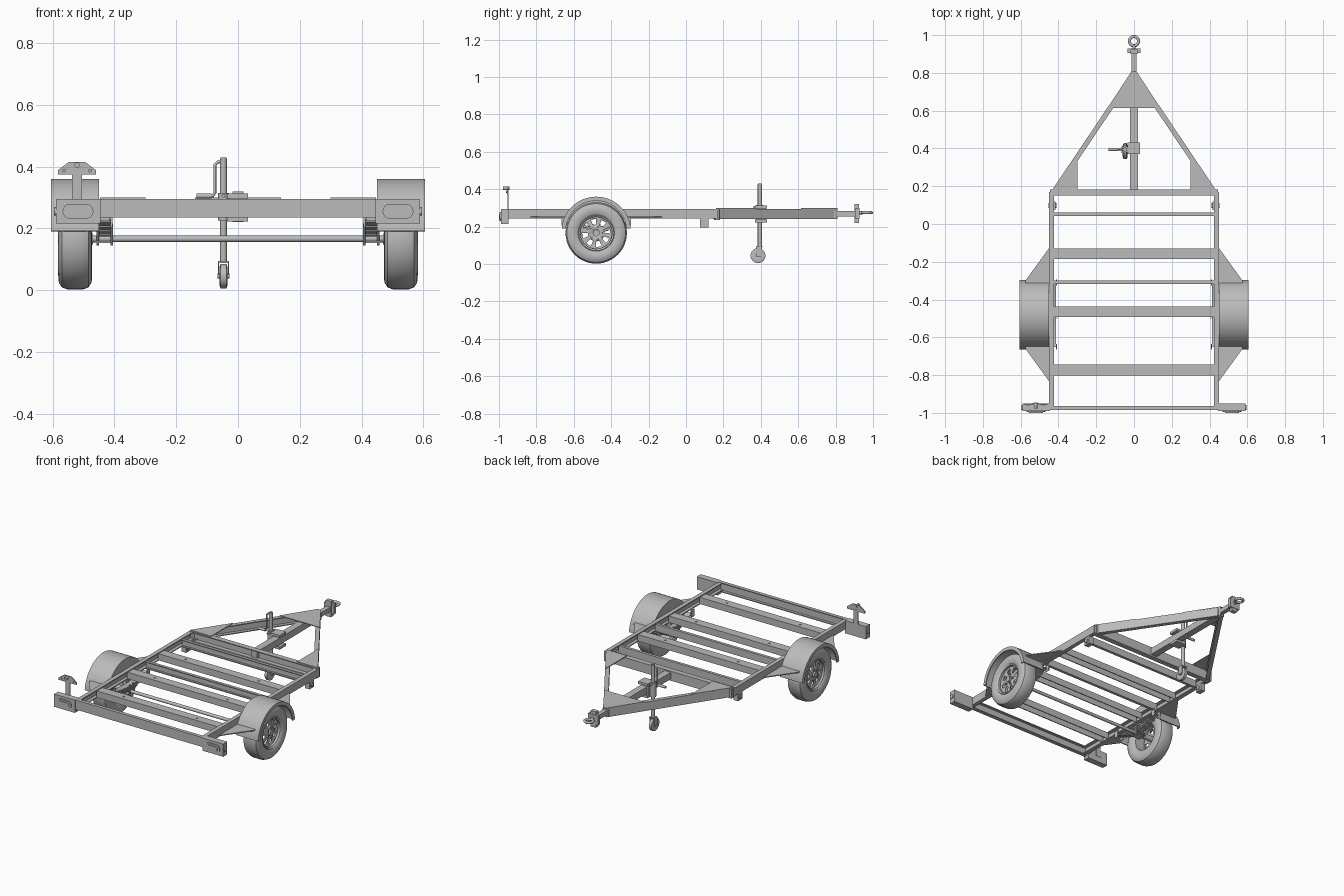
import bpy, bmesh
from math import sin, cos, pi, radians
from mathutils import Vector

cube = bpy.data.objects.get("Cube")
if cube:
    bpy.data.objects.remove(cube, do_unlink=True)

steel = bpy.data.materials.new("grey_steel")
steel.use_nodes = True
grey = (0.5, 0.5, 0.5, 1)
steel.diffuse_color = grey
steel.node_tree.nodes["Principled BSDF"].inputs["Base Color"].default_value = grey
UP = Vector((0, 0, 1))


def finish(name, bm, mirror=False, smooth=False):
    bmesh.ops.recalc_face_normals(bm, faces=bm.faces)
    mesh = bpy.data.meshes.new(name)
    bm.to_mesh(mesh)
    bm.free()
    ob = bpy.data.objects.new(name, mesh)
    bpy.context.collection.objects.link(ob)
    mesh.materials.append(steel)
    if smooth:
        bpy.ops.object.select_all(action='DESELECT')
        ob.select_set(True)
        bpy.context.view_layer.objects.active = ob
        bpy.ops.object.shade_smooth_by_angle(angle=radians(35))
    if mirror:
        ob.modifiers.new("Mirror", 'MIRROR')
    return ob


def loft(name, low, high, **kw):
    """Closed solid between two matching outlines."""
    bm = bmesh.new()
    a, b = ([bm.verts.new(p) for p in ring] for ring in (low, high))
    bm.faces.new(a)
    bm.faces.new(b)
    for i in range(len(a)):
        j = (i + 1) % len(a)
        bm.faces.new((a[i], a[j], b[j], b[i]))
    return finish(name, bm, **kw)


def prism(name, pts, axis, lo, hi, **kw):
    def at(w):
        return [[*p[:axis], w, *p[axis:]] for p in pts]
    return loft(name, at(lo), at(hi), **kw)


def box(name, x, y, z, **kw):
    return prism(name, [(x[0], y[0]), (x[1], y[0]), (x[1], y[1]), (x[0], y[1])], 2, *z, **kw)


def sweep(name, profile, a, b, **kw):
    a, b = Vector(a), Vector(b)
    side = (b - a).normalized().cross(UP)
    return loft(name, *[[p + side * u + UP * v for u, v in profile] for p in (a, b)], **kw)


def tube(name, a, b, r, n=20, **kw):
    a, b = Vector(a), Vector(b)
    q = (b - a).to_track_quat('Z', 'Y')
    ring = [q @ Vector((r * cos(2 * pi * i / n), r * sin(2 * pi * i / n), 0)) for i in range(n)]
    return loft(name, [a + p for p in ring], [b + p for p in ring], smooth=True, **kw)


def lathe(name, profile, centre, n=48, closed=True, drop=None, **kw):
    """Turn (offset, radius) points around an x-wise axle."""
    bm = bmesh.new()
    c = Vector(centre)
    rings = [[bm.verts.new(c + Vector((x, r * cos(2 * pi * i / n), r * sin(2 * pi * i / n))))
              for i in range(n)] for x, r in profile]
    for k in range(len(rings) if closed else len(rings) - 1):
        p, q = rings[k], rings[(k + 1) % len(rings)]
        for i in range(n):
            if not (drop and drop(k, i)):
                j = (i + 1) % n
                bm.faces.new((p[i], p[j], q[j], q[i]))
    return finish(name, bm, smooth=True, **kw)


def channel(w, h, t=0.006):
    s = t if w > 0 else -t
    return [(0, 0), (w, 0), (w, t), (s, t), (s, h - t), (w, h - t), (w, h), (0, h)]


def hat(w, h, t=0.006):
    return [(-w, 0), (-w, h), (w, h), (w, 0), (w - t, 0), (w - t, h - t), (t - w, h - t), (t - w, 0)]


def arc(r, a0, a1, n=32):
    steps = [radians(a0 + (a1 - a0) * i / n) for i in range(n + 1)]
    return [(WHEEL_Y + r * cos(a), 0.175 + r * sin(a)) for a in steps]


WHEEL_Y, WHEEL_Z, WHEEL_X = -0.48, 0.166, 0.527

# Main frame
sweep("side_rails", channel(-0.026, 0.05), (0.45, -0.97, 0.243), (0.45, 0.17, 0.243), mirror=True)
sweep("a_frame_rails", channel(-0.026, 0.055), (0.447, 0.16, 0.24), (0.01, 0.81, 0.24), mirror=True)
sweep("bulkhead_beam", channel(0.033, 0.06), (-0.445, 0.183, 0.235), (0.445, 0.183, 0.235))
for i, y in enumerate((-0.158, -0.465, -0.773)):
    sweep(f"wide_cross_member_{i}", hat(0.028, 0.042), (-0.428, y, 0.245), (0.428, y, 0.245))
    tube(f"floor_bolts_{i}", (0.255, y, 0.28), (0.255, y, 0.29), 0.007, 12, mirror=True)
for i, y in enumerate((0.06, -0.3)):
    sweep(f"thin_cross_member_{i}", channel(0.018, 0.045), (-0.428, y, 0.243), (0.428, y, 0.243))

# Gusset plates
prism("corner_gussets", [(0.447, 0.16), (0.3, 0.16), (0.3, 0.378)], 2, 0.294, 0.299, mirror=True)
prism("nose_gusset", [(-0.14, 0.615), (0.14, 0.615), (0.012, 0.81), (-0.012, 0.81)], 2, 0.294, 0.299)
for name, y0, y1 in (("fore", -0.125, -0.3), ("aft", -0.835, -0.66)):
    prism(f"fender_gussets_{name}", [(0.448, y0), (0.575, y1), (0.575, WHEEL_Y + (y1 - WHEEL_Y) * 0.93),
                                     (0.448, WHEEL_Y + (y1 - WHEEL_Y) * 0.93)], 2, 0.247, 0.253, mirror=True)

# Drawbar and towing eye
box("drawbar", (-0.022, 0.022), (0.16, 0.8), (0.245, 0.287))
box("drawbar_nose", (-0.014, 0.014), (0.8, 0.91), (0.255, 0.283))
box("coupler_plate", (-0.035, 0.035), (0.905, 0.928), (0.24, 0.3))
box("coupler_upright", (-0.018, 0.018), (0.9, 0.925), (0.22, 0.32))
tube("eye_stem", (0, 0.925, 0.275), (0, 0.947, 0.275), 0.009)
bpy.ops.mesh.primitive_torus_add(location=(0, 0.968, 0.275), major_radius=0.024, minor_radius=0.008,
                                 major_segments=32, minor_segments=12)
eye = bpy.context.object
eye.name = "towing_eye"
eye.data.materials.append(steel)
bpy.ops.object.shade_smooth_by_angle(angle=radians(60))

# Lamp beam
sweep("lamp_beam", channel(-0.022, 0.06), (-0.447, -0.985, 0.235), (0.447, -0.985, 0.235))
box("lamp_boxes", (0.445, 0.59), (-0.99, -0.95), (0.215, 0.295), mirror=True)


def stadium(r, half):
    angles = [pi * i / 8 for i in range(9)]
    right = [(0.518 + half + r * sin(a), 0.255 + r * cos(a)) for a in angles]
    return right + [(0.518 - half - r * sin(a), 0.255 - r * cos(a)) for a in angles]


prism("lamp_bezels", stadium(0.024, 0.026), 1, -0.996, -0.989, mirror=True, smooth=True)
prism("lamp_lenses", stadium(0.013, 0.024), 1, -1.0, -0.99, mirror=True, smooth=True)
tube("end_plugs", (0.588, -0.972, 0.255), (0.595, -0.972, 0.255), 0.014, mirror=True)

# Upright bracket on one lamp box
box("bracket_post", (-0.537, -0.505), (-0.955, -0.948), (0.25, 0.385))
prism("bracket_head", [(-0.583, 0.375), (-0.459, 0.375), (-0.459, 0.388), (-0.495, 0.415),
                       (-0.547, 0.415), (-0.583, 0.388)], 1, -0.957, -0.949)
tube("bracket_bolt", (-0.521, -0.978, 0.405), (-0.521, -0.945, 0.405), 0.009, 12)
for i, x in enumerate((-0.563, -0.479)):
    tube(f"bracket_stud_{i}", (x, -0.962, 0.387), (x, -0.95, 0.387), 0.006, 12)

# Fenders
prism("fender_tops", arc(0.185, 5, 175) + arc(0.178, 175, 5), 0, 0.45, 0.605, mirror=True, smooth=True)
prism("fender_lips", arc(0.185, 5, 175) + arc(0.163, 175, 5), 0, 0.598, 0.605, mirror=True, smooth=True)
prism("fender_walls", arc(0.182, 25, 155), 0, 0.45, 0.455, mirror=True)

# Wheels
hub = (WHEEL_X, WHEEL_Y, WHEEL_Z)
half = [(0.04, 0.086), (0.046, 0.095), (0.055, 0.118), (0.053, 0.142), (0.043, 0.157), (0.025, 0.164)]
lathe("tyres", half + [(-x, r) for x, r in reversed(half)], hub, mirror=True)
lathe("rim_edges", [(0.046, 0.098), (0.05, 0.094), (0.044, 0.085), (0.03, 0.085), (0.03, 0.09)], hub, mirror=True)
disc = lathe("wheel_discs", [(0.034, 0.015), (0.03, 0.045), (0.025, 0.075), (0.03, 0.088)], hub,
             closed=False, drop=lambda k, i: k == 1 and i % 6 < 3, mirror=True)
disc.modifiers.new("Thickness", 'SOLIDIFY').thickness = 0.005
tube("hub_caps", (0.47, WHEEL_Y, WHEEL_Z), (0.572, WHEEL_Y, WHEEL_Z), 0.018, mirror=True)
for i in range(5):
    a = 2 * pi * i / 5
    y, z = WHEEL_Y + 0.032 * cos(a), WHEEL_Z + 0.032 * sin(a)
    tube(f"wheel_nuts_{i}", (0.555, y, z), (0.567, y, z), 0.006, 6, mirror=True)

# Axle and leaf springs
tube("axle", (-0.5, WHEEL_Y, WHEEL_Z), (0.5, WHEEL_Y, WHEEL_Z), 0.01)
for i in range(4):
    ys = [(0.17 - 0.035 * i) * (k / 6 - 1) for k in range(13)]
    leaf = [(WHEEL_Y + y, 0.203 - 0.008 * i + 0.8 * y * y) for y in ys]
    prism(f"spring_leaves_{i}", leaf + [(y, z - 0.006) for y, z in reversed(leaf)], 0, 0.412, 0.45, mirror=True)
box("axle_clamps", (0.412, 0.468), (WHEEL_Y - 0.03, WHEEL_Y + 0.03), (0.152, 0.159), mirror=True)
for i in range(4):
    x, y = (0.408, 0.454)[i % 2], WHEEL_Y + (-0.018, 0.018)[i // 2]
    tube(f"clamp_bolts_{i}", (x, y, 0.145), (x, y, 0.215), 0.004, 8, mirror=True)
for i, y in enumerate((-0.65, -0.31)):
    for j, x in enumerate((0.407, 0.45)):
        box(f"spring_hangers_{i}_{j}", (x, x + 0.005), (y - 0.015, y + 0.015), (0.205, 0.25), mirror=True)
box("frame_brackets", (0.415, 0.447), (0.075, 0.12), (0.195, 0.244), mirror=True)
tube("frame_bracket_bolts", (0.41, 0.097, 0.217), (0.453, 0.097, 0.217), 0.013, mirror=True)

# Jockey wheel
jx, jy = -0.047, 0.395
tube("jockey_post", (jx, jy, 0.09), (jx, jy, 0.425), 0.0115)
tube("jockey_cap", (jx, jy, 0.415), (jx, jy, 0.43), 0.009)
lathe("jockey_tyre", [(-0.008, 0.008), (-0.013, 0.03), (-0.009, 0.04), (0.009, 0.04), (0.013, 0.03),
                      (0.008, 0.008)], (jx, 0.385, 0.045), n=28)
tube("jockey_axle", (jx - 0.019, 0.385, 0.045), (jx + 0.019, 0.385, 0.045), 0.008, 12)
for i, x in enumerate((jx - 0.018, jx + 0.014)):
    box(f"jockey_fork_{i}", (x, x + 0.004), (0.375, 0.405), (0.04, 0.092))
box("jockey_fork_top", (jx - 0.018, jx + 0.018), (0.375, 0.41), (0.088, 0.094))
for i, z in enumerate((0.296, 0.222)):
    box(f"clamp_plate_{i}", (-0.035, 0.032), (0.37, 0.432), (z, z + 0.016))
box("clamp_side", (-0.032, -0.022), (0.375, 0.427), (0.222, 0.312))
tube("clamp_collar", (jx, jy, 0.225), (jx, jy, 0.315), 0.018)
tube("clamp_screw", (jx, 0.36, 0.305), (jx, 0.43, 0.305), 0.006, 12)

path = bpy.data.curves.new("crank_arm", 'CURVE')
path.dimensions = '3D'
path.bevel_depth = 0.005
path.use_fill_caps = True
line = path.splines.new('POLY')
bends = [(jx, 0.415), (-0.066, 0.415), (-0.075, 0.405), (-0.075, 0.315), (-0.082, 0.305), (-0.1, 0.305)]
line.points.add(len(bends) - 1)
for point, (x, z) in zip(line.points, bends):
    point.co = (x, jy, z, 1)
path.materials.append(steel)
bpy.context.collection.objects.link(bpy.data.objects.new("crank_arm", path))
tube("crank_grip", (-0.135, jy, 0.305), (-0.085, jy, 0.305), 0.008, 14)
